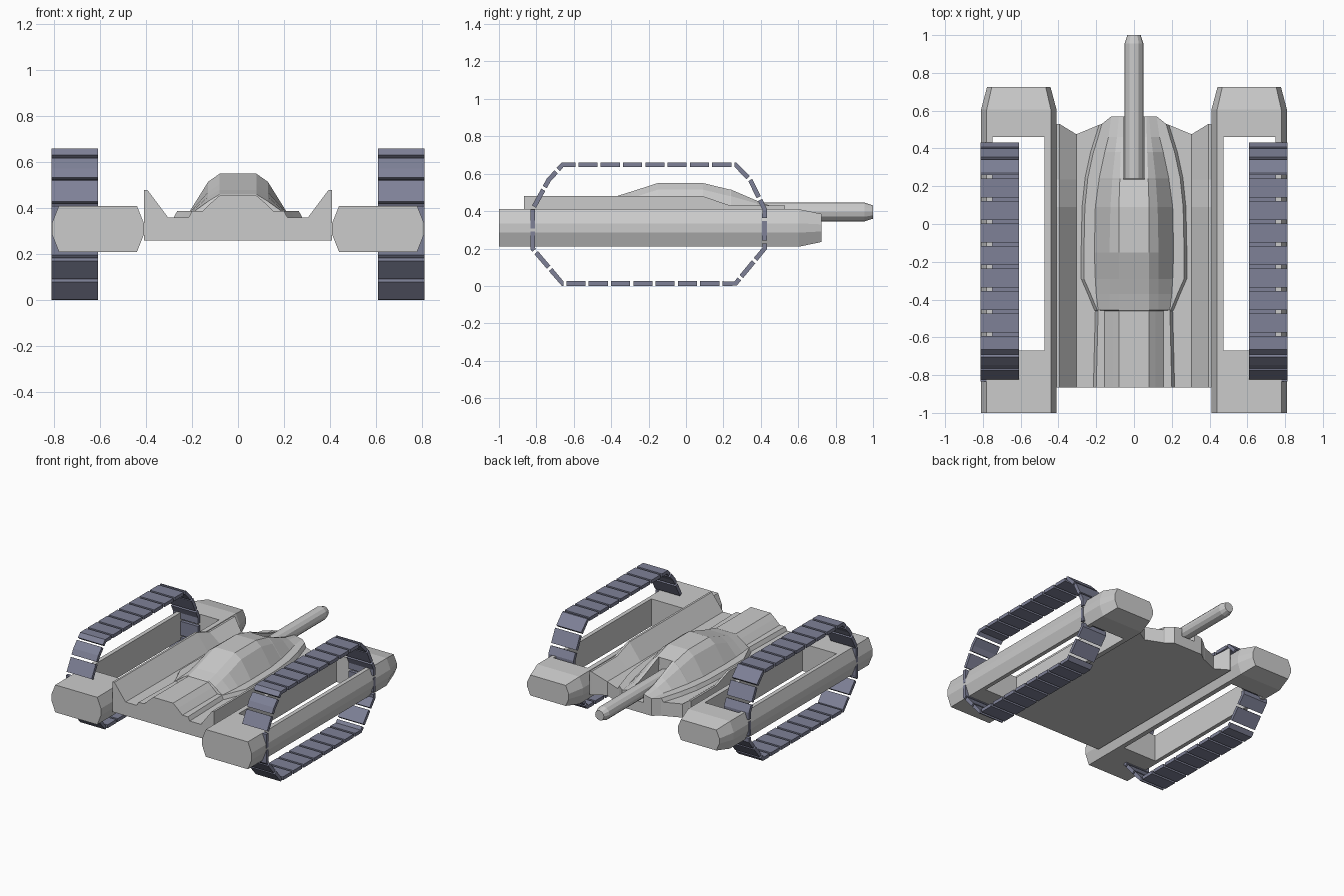
import bpy, bmesh
from mathutils import Vector

if "Cube" in bpy.data.objects:
    bpy.data.objects.remove(bpy.data.objects["Cube"])


def finish(name, bm):
    bmesh.ops.remove_doubles(bm, verts=bm.verts, dist=0.0002)
    bmesh.ops.dissolve_degenerate(bm, edges=bm.edges, dist=0.0001)
    bmesh.ops.recalc_face_normals(bm, faces=bm.faces)
    me = bpy.data.meshes.new(name)
    bm.to_mesh(me)
    bm.free()
    ob = bpy.data.objects.new(name, me)
    bpy.context.collection.objects.link(ob)
    return ob


def loft(bm, rings):
    """Closed rings joined by quads and capped at both ends."""
    vs = [[bm.verts.new(p) for p in r] for r in rings]
    n = len(vs[0])
    for a, b in zip(vs, vs[1:]):
        for i in range(n):
            j = (i + 1) % n
            bm.faces.new((a[i], a[j], b[j], b[i]))
    bm.faces.new(vs[0])
    bm.faces.new(vs[-1][::-1])


def mirror(ob):
    ob.modifiers.new("mirror", 'MIRROR')


# Side pods: eight-sided beam, tapered at one end, with a rectangular opening
half = [(.17, .10), (.20, .025), (.20, -.025), (.17, -.10)]
section = half + [(-x, z) for x, z in reversed(half)]
bm = bmesh.new()
loft(bm, [[(.61 + x * sx, y, .31 + z * sz) for x, z in section]
          for y, sx, sz in ((-1, 1, 1), (.605, 1, 1), (.725, .84, .75))])
pods = finish("side_pods", bm)

bm = bmesh.new()
loft(bm, [[(.475, y, .1), (.75, y, .1), (.75, y, .5), (.475, y, .5)] for y in (-.67, .46)])
cutter = finish("pod_cutter", bm)
cutter.hide_render = True
cut = pods.modifiers.new("opening", 'BOOLEAN')
cut.operation = 'DIFFERENCE'
cut.solver = 'EXACT'
cut.object = cutter
bpy.context.view_layer.objects.active = pods
bpy.ops.object.modifier_apply(modifier="opening")
bpy.data.objects.remove(cutter)
mirror(pods)

# Tracks: separate plates wrapped round a closed path
path = [Vector(p) for p in (
    (-.66, .6475), (.265, .6475), (.345, .565), (.42, .41), (.42, .20),
    (.265, .0125), (-.66, .0125), (-.82, .20), (-.82, .41), (-.735, .565))]
starts, total = [], 0
for a, b in zip(path, path[1:] + path[:1]):
    starts.append((total, a, (b - a).normalized()))
    total += (b - a).length


def at(s):
    s %= total
    s0, a, d = [k for k in starts if k[0] <= s + 1e-9][-1]
    return a + d * (s - s0)


bm = bmesh.new()
count, thick = 28, .0125
pitch = total / count
for i in range(count):
    s0 = .085 + i * pitch
    s1 = s0 + pitch * .86
    corners = [k[0] + t for t in (0, total) for k in starts if s0 + .004 < k[0] + t < s1 - .004]
    rings = []
    for s in [s0] + corners + [s1]:
        p = at(s)
        d = (at(min(s + .004, s1)) - at(max(s - .004, s0))).normalized()
        n = Vector((-d.y, d.x)) * thick
        o, q = p + n, p - n
        rings.append([(.61, *o), (.812, *o), (.812, *q), (.61, *q)])
    loft(bm, rings)
tracks = finish("tracks", bm)
mat = bpy.data.materials.new("track_blue_grey")
mat.diffuse_color = (.21, .22, .31, 1)
mat.use_nodes = True
mat.node_tree.nodes["Principled BSDF"].inputs["Base Color"].default_value = mat.diffuse_color
tracks.data.materials.append(mat)
mirror(tracks)

# Hull: cross-sections along y
# (y, floor or None, ridge x, ridge z, shoulder x, shoulder z, base x, ledge x, fin z)
stations = [
    (-.865, None, .08, .455, .115, .425, .155, .20, .48),
    (-.46, None, .08, .455, .115, .425, .155, .19, .48),
    (-.455, None, .08, .46, .13, .43, .19, .195, .48),
    (-.37, None, .08, .48, .13, .45, .20, .23, .48),
    (-.29, None, .08, .505, .13, .47, .205, .265, .48),
    (-.15, None, .08, .55, .13, .515, .21, .265, .48),
    (.09, None, .08, .55, .125, .515, .205, .26, .48),
    (.235, None, .075, .515, .115, .48, .185, .245, .43),
    (.24, .34, .075, .515, .115, .48, .185, .245, .43),
    (.38, .34, .07, .455, .10, .44, .155, .215, .43),
    (.46, .34, .068, .425, .09, .415, .135, .19, .43),
    (.57, .34, .065, .40, .08, .395, .12, .17, .43)]
nose = [.57, .57, .57, .57, .57, .57, .53, .525, .475, .53, .53]   # front edge y per column
bm = bmesh.new()
top, low = [], []
for st in stations:
    y, fl, rx, rz, sx, sz, bx, lx, fz = st
    f = rz if fl is None else fl
    prof = [(0, f), (.055, f), (.055, rz), (rx, rz), (sx, sz), (bx, .387),
            (lx, .387), (lx + .015, .36), (.305, .36), (.395, fz), (.41, fz)]
    ys = nose if st is stations[-1] else [y] * len(prof)
    top.append([bm.verts.new((x, yy, z)) for (x, z), yy in zip(prof, ys)])
    low.append([bm.verts.new((x, yy, .26)) for (x, z), yy in zip(prof, ys)])
for i in range(len(stations) - 1):
    for j in range(len(nose) - 1):
        for g in (top, low):
            bm.faces.new((g[i][j], g[i][j + 1], g[i + 1][j + 1], g[i + 1][j]))
    bm.faces.new((top[i][-1], low[i][-1], low[i + 1][-1], top[i + 1][-1]))
for i in (0, -1):
    for j in range(len(nose) - 1):
        bm.faces.new((top[i][j], top[i][j + 1], low[i][j + 1], low[i][j]))
mirrored = bmesh.ops.duplicate(bm, geom=bm.verts[:] + bm.edges[:] + bm.faces[:])
for v in mirrored["geom"]:
    if isinstance(v, bmesh.types.BMVert):
        v.co.x *= -1
finish("hull", bm)

# Barrel with a chamfered muzzle
bpy.ops.mesh.primitive_cylinder_add(vertices=12, radius=.05, depth=.76,
                                    location=(0, .62, .395), rotation=(-1.5707963, 0, 0))
barrel = bpy.context.object
barrel.name = "barrel"
bm = bmesh.new()
bm.from_mesh(barrel.data)
rim = [e for e in bm.edges if all(v.co.z > .3 for v in e.verts)]
bmesh.ops.bevel(bm, geom=rim, offset=.014, segments=1, affect='EDGES')
for v in bm.verts:
    if .3 < v.co.z < .379:
        v.co.z = .335
bm.to_mesh(barrel.data)
bm.free()
